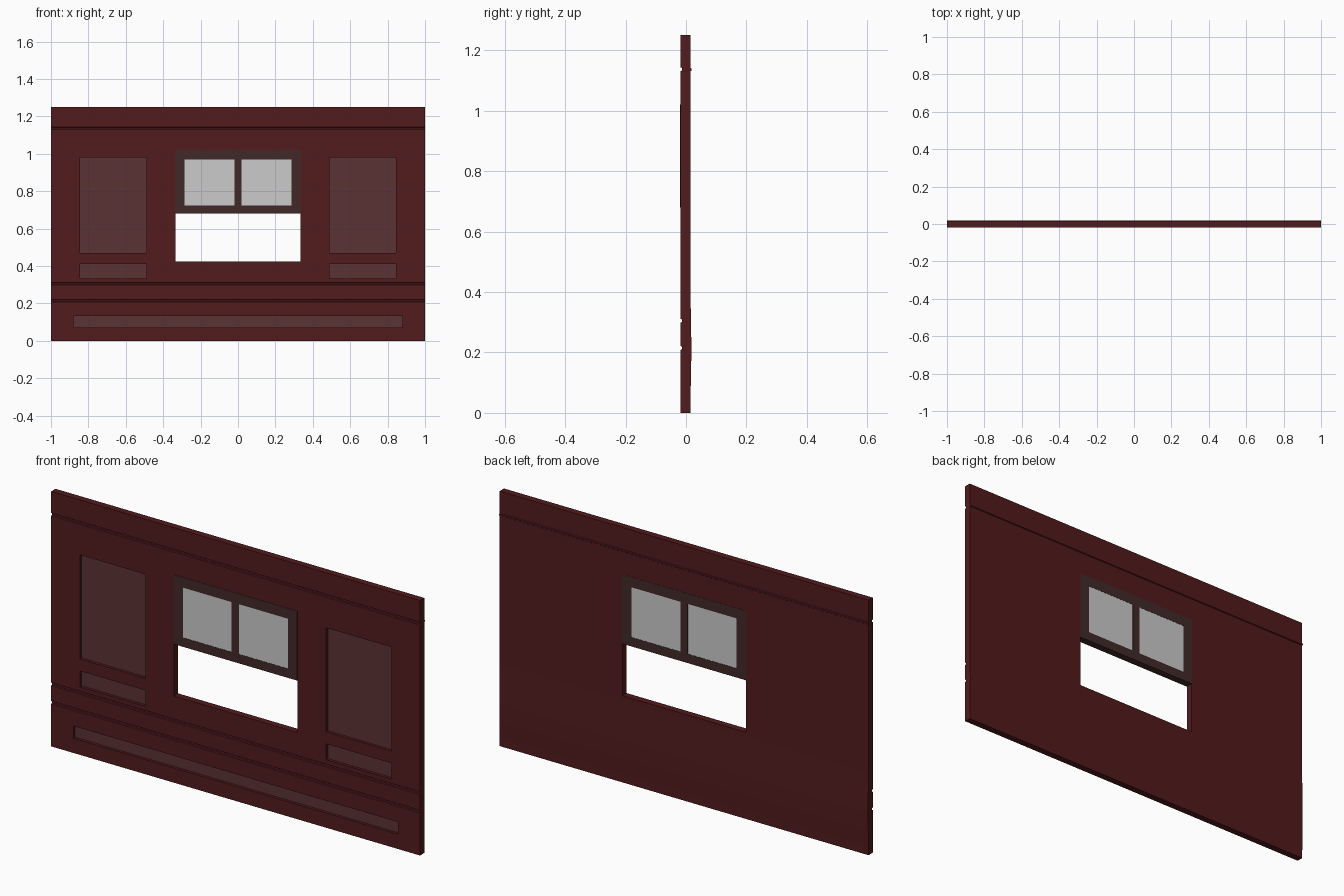
import bpy, bmesh
from mathutils import Matrix, Vector

if "Cube" in bpy.data.objects:
    bpy.data.objects.remove(bpy.data.objects["Cube"])

FRONT, BACK = -0.0185, 0.0145
RECESS = FRONT + 0.014


def material(name, rgb):
    m = bpy.data.materials.new(name)
    m.diffuse_color = (*rgb, 1)
    m.use_nodes = True
    m.node_tree.nodes["Principled BSDF"].inputs["Base Color"].default_value = m.diffuse_color
    return m


RED = material("dark_red", (0.085, 0.011, 0.012))
PANEL = material("panel_red", (0.105, 0.032, 0.034))
BROWN = material("sash_brown", (0.055, 0.022, 0.022))


def make_object(name, bm, mat=None):
    bmesh.ops.recalc_face_normals(bm, faces=bm.faces)
    me = bpy.data.meshes.new(name)
    bm.to_mesh(me)
    bm.free()
    ob = bpy.data.objects.new(name, me)
    bpy.context.collection.objects.link(ob)
    if mat:
        me.materials.append(mat)
    return ob


def boxes(name, ranges, mat=None):
    """Join boxes given as (x0, x1, y0, y1, z0, z1)."""
    bm = bmesh.new()
    for x0, x1, y0, y1, z0, z1 in ranges:
        mid = Vector((x0 + x1, y0 + y1, z0 + z1)) / 2
        size = Matrix.Diagonal((x1 - x0, y1 - y0, z1 - z0, 1))
        bmesh.ops.create_cube(bm, size=1, matrix=Matrix.Translation(mid) @ size)
    return make_object(name, bm, mat)


# Wall section (y, z): grooved front, gently bulged back with a thin ridge
section = [(FRONT, 0)]
for z in (0.215, 0.305, 1.137):
    section += [(FRONT, z - 0.007), (FRONT + 0.005, z - 0.004),
                (FRONT + 0.005, z + 0.004), (FRONT, z + 0.007)]
section += [(FRONT, 1.25), (BACK, 1.25), (BACK, 1.142), (0.019, 1.139),
            (0.019, 1.133), (BACK, 1.13), (BACK, 0.40), (0.0165, 0.31),
            (0.018, 0.21), (0.0165, 0.12), (BACK, 0.04), (BACK, 0)]
bm = bmesh.new()
face = bm.faces.new([bm.verts.new((-1, y, z)) for y, z in section])
ext = bmesh.ops.extrude_face_region(bm, geom=[face])
bmesh.ops.translate(bm, vec=(2, 0, 0),
                    verts=[v for v in ext["geom"] if isinstance(v, bmesh.types.BMVert)])
wall = make_object("wall", bm, RED)

# Window opening and recessed panels
cuts = [(-0.335, 0.335, -0.1, 0.1, 0.425, 1.02),
        (-0.88, 0.88, -0.1, RECESS, 0.072, 0.132)]
for z0, z1 in ((0.47, 0.98), (0.333, 0.411)):
    cuts += [(-0.845, -0.49, -0.1, RECESS, z0, z1), (0.49, 0.845, -0.1, RECESS, z0, z1)]
cutter = boxes("opening_cutter", cuts)
cutter.hide_render = True
mod = wall.modifiers.new("openings", "BOOLEAN")
mod.object, mod.operation, mod.solver = cutter, "DIFFERENCE", "EXACT"
bpy.context.view_layer.objects.active = wall
bpy.ops.object.modifier_apply(modifier=mod.name)
bpy.data.objects.remove(cutter)

# Paler panel floors
if len(wall.data.materials) < 2:
    wall.data.materials.append(PANEL)
else:
    wall.data.materials[1] = PANEL
for p in wall.data.polygons:
    is_floor = p.normal.y < -0.9 and abs(p.center.y - RECESS) < 0.001
    p.material_index = 1 if is_floor else 0

# Raised window sash: stiles, rails and centre bar
Y0, Y1 = -0.02, 0.0155
boxes("window_sash", [(-0.335, -0.285, Y0, Y1, 0.68, 1.02),
                      (0.285, 0.335, Y0, Y1, 0.68, 1.02),
                      (-0.285, 0.285, Y0, Y1, 0.97, 1.02),
                      (-0.285, 0.285, Y0, Y1, 0.68, 0.725),
                      (-0.02, 0.02, Y0, Y1, 0.725, 0.97)], BROWN)

# Two glass panes, nearly flush with the sash
boxes("glass_panes", [(-0.285, -0.02, Y0 + 0.001, Y1 - 0.001, 0.725, 0.97),
                      (0.02, 0.285, Y0 + 0.001, Y1 - 0.001, 0.725, 0.97)])
